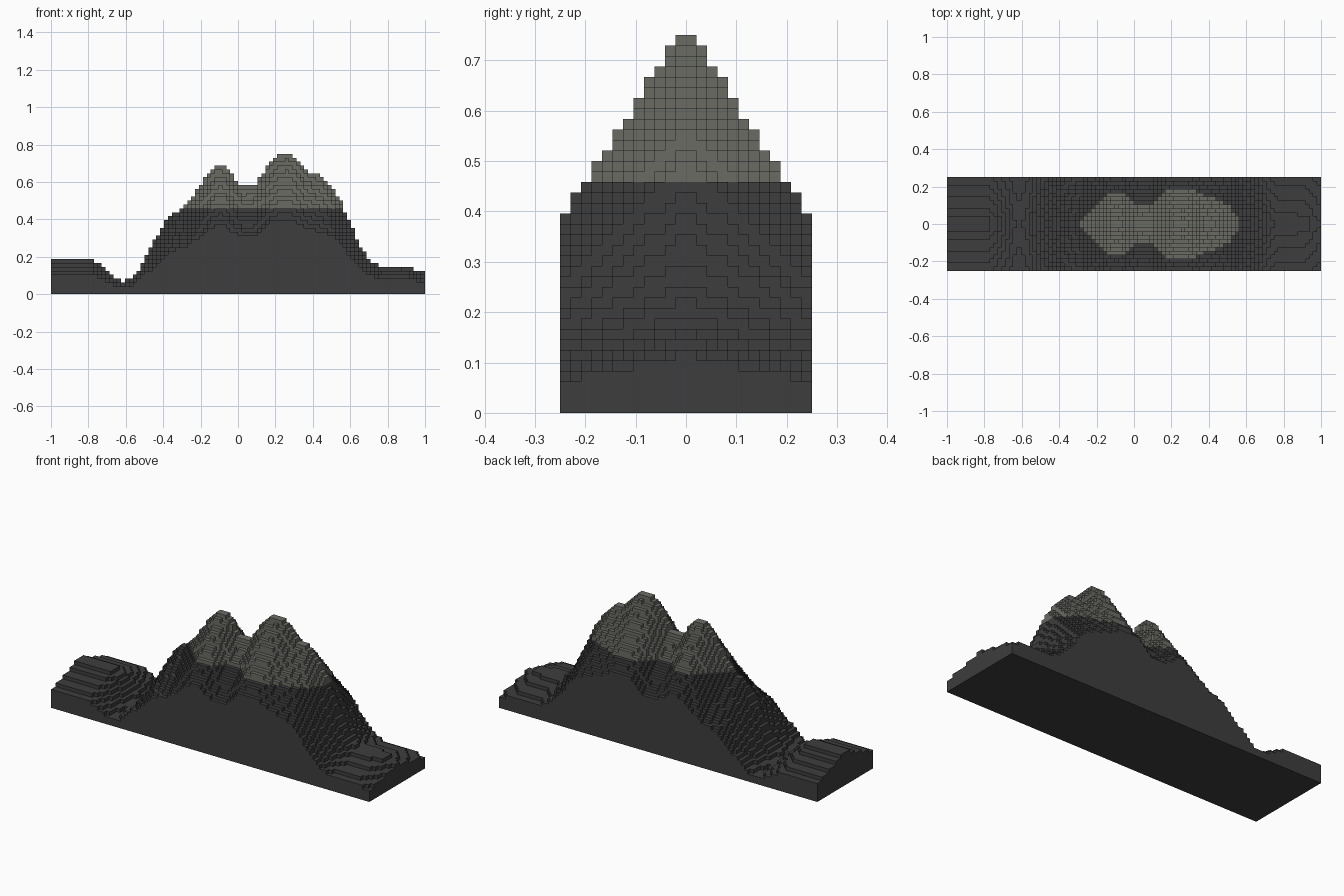
import bpy, bmesh, math

if "Cube" in bpy.data.objects:
    bpy.data.objects.remove(bpy.data.objects["Cube"])

U = 1 / 48            # voxel size
NX, NY = 96, 24
SNOW = 22             # level where the pale rock starts

# Ridge line: x position, height in voxels
RIDGE = [(-1, 8.6), (-.78, 8.6), (-.74, 7.5), (-.69, 5.3), (-.65, 3.4), (-.615, 2.6),
         (-.575, 3.5), (-.54, 5.0), (-.5, 8.7), (-.45, 13.2), (-.4, 17.8), (-.36, 20),
         (-.3, 21.9), (-.25, 24.2), (-.2, 28.3), (-.16, 30.8), (-.125, 32.9), (-.095, 33.4),
         (-.065, 32.9), (-.03, 30.6), (0, 28.8), (.03, 27.9), (.09, 28.1), (.13, 31), (.16, 33.8),
         (.2, 35.6), (.25, 36.4), (.285, 36.1), (.32, 34.4), (.37, 32), (.45, 30.1),
         (.5, 28), (.55, 23.8), (.6, 18.1), (.65, 12.6), (.7, 8.8), (.75, 6.9),
         (.92, 6.6), (.95, 5.9), (1, 4.9)]


def ridge(x):
    for (x0, h0), (x1, h1) in zip(RIDGE, RIDGE[1:]):
        if x <= x1:
            return h0 + (h1 - h0) * (x - x0) / (x1 - x0)


def height(i, j):
    if not (0 <= i < NX and 0 <= j < NY):
        return 0
    x, y = (i + .5) * U - 1, (j + .5) * U - .25
    return max(1, math.ceil(ridge(x) * (1 - 2 * abs(y))))


def material(name, rgb):
    m = bpy.data.materials.new(name)
    m.diffuse_color = (*rgb, 1)
    m.use_nodes = True
    m.node_tree.nodes["Principled BSDF"].inputs["Base Color"].default_value = m.diffuse_color
    return m


bm = bmesh.new()


def quad(corners, mat):
    f = bm.faces.new([bm.verts.new((x * U - 1, y * U - .25, z * U)) for x, y, z in corners])
    f.material_index = mat


# Column tops and exposed step walls
for i in range(NX):
    for j in range(NY):
        h = height(i, j)
        quad([(i, j, h), (i + 1, j, h), (i + 1, j + 1, h), (i, j + 1, h)], int(h > SNOW))
        walls = [((-1, 0), (i, j + 1), (i, j)), ((1, 0), (i + 1, j), (i + 1, j + 1)),
                 ((0, -1), (i, j), (i + 1, j)), ((0, 1), (i + 1, j + 1), (i, j + 1))]
        for (di, dj), a, b in walls:
            low = height(i + di, j + dj)
            # dark part below the colour line, pale part above it
            for z0, z1, mat in ((low, min(h, SNOW), 0), (max(low, SNOW), h, 1)):
                if z1 > z0:
                    quad([(*a, z0), (*b, z0), (*b, z1), (*a, z1)], mat)

# Flat underside
quad([(0, 0, 0), (0, NY, 0), (NX, NY, 0), (NX, 0, 0)], 0)
bmesh.ops.remove_doubles(bm, verts=bm.verts, dist=1e-5)

mesh = bpy.data.meshes.new("mountain")
bm.to_mesh(mesh)
bm.free()
mesh.materials.append(material("dark rock", (.047, .047, .047)))
mesh.materials.append(material("pale rock", (.145, .145, .13)))
bpy.context.collection.objects.link(bpy.data.objects.new("mountain", mesh))
